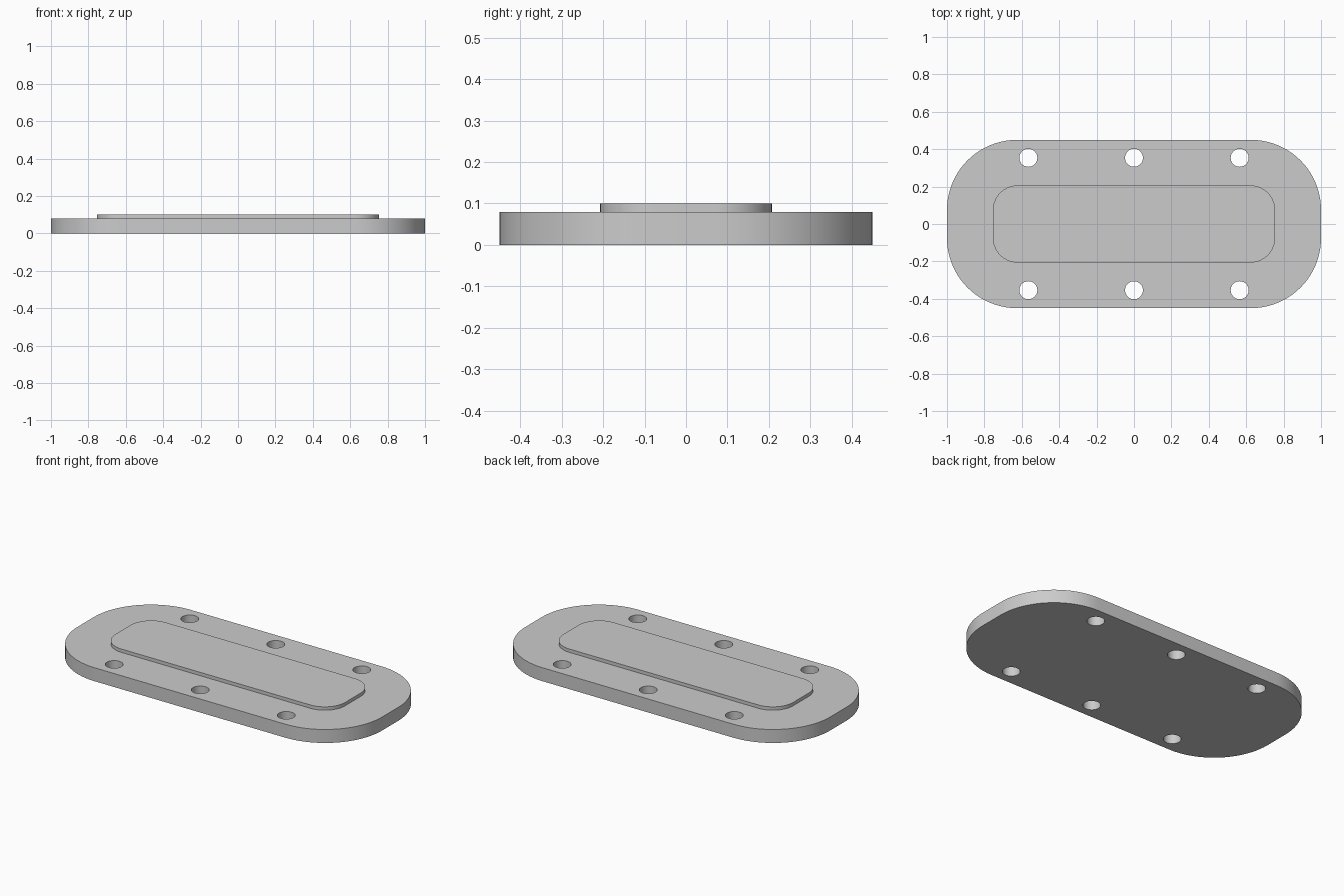
import bpy
import bmesh
from math import cos, sin, pi, radians
from mathutils import Matrix

default_cube = bpy.data.objects.get("Cube")
if default_cube:
    bpy.data.objects.remove(default_cube, do_unlink=True)

metal = bpy.data.materials.new("plain grey")
metal.use_nodes = True
grey = (0.6, 0.6, 0.6, 1)
metal.diffuse_color = grey
metal.node_tree.nodes["Principled BSDF"].inputs["Base Color"].default_value = grey


def add_object(name, bm):
    bmesh.ops.recalc_face_normals(bm, faces=bm.faces)
    mesh = bpy.data.meshes.new(name)
    bm.to_mesh(mesh)
    bm.free()
    mesh.materials.append(metal)
    obj = bpy.data.objects.new(name, mesh)
    bpy.context.collection.objects.link(obj)
    return obj


def rounded_slab(name, half_x, half_y, radius, bottom, top, steps=20):
    """Extrude a rectangle with rounded corners."""
    bm = bmesh.new()
    outline = []
    corners = [(1, 1), (-1, 1), (-1, -1), (1, -1)]
    for quarter, (sx, sy) in enumerate(corners):
        for i in range(steps + 1):
            a = (quarter + i / steps) * pi / 2
            outline.append(bm.verts.new((sx * (half_x - radius) + radius * cos(a),
                                         sy * (half_y - radius) + radius * sin(a),
                                         bottom)))
    base = bm.faces.new(outline)
    extruded = bmesh.ops.extrude_face_region(bm, geom=[base], use_keep_orig=True)
    raised = [v for v in extruded["geom"] if isinstance(v, bmesh.types.BMVert)]
    bmesh.ops.translate(bm, verts=raised, vec=(0, 0, top - bottom))
    return add_object(name, bm)


# Base plate and raised centre pad
plate = rounded_slab("base_plate", 1.0, 0.45, 0.375, 0, 0.08)
pad = rounded_slab("raised_pad", 0.755, 0.207, 0.135, 0.07, 0.10)

# Six bolt holes through the plate
bm = bmesh.new()
for x in (-0.565, 0, 0.565):
    for y in (-0.354, 0.354):
        bmesh.ops.create_cone(bm, cap_ends=True, segments=40, radius1=0.048,
                              radius2=0.048, depth=0.4,
                              matrix=Matrix.Translation((x, y, 0.04)))
cutter = add_object("bolt_hole_cutter", bm)
cutter.hide_render = True

holes = plate.modifiers.new("bolt_holes", 'BOOLEAN')
holes.operation = 'DIFFERENCE'
holes.solver = 'EXACT'
holes.object = cutter
bpy.ops.object.select_all(action='DESELECT')
bpy.context.view_layer.objects.active = plate
plate.select_set(True)
bpy.ops.object.modifier_apply(modifier=holes.name)
bpy.data.objects.remove(cutter, do_unlink=True)

# Smooth rounded walls, sharp rims
pad.select_set(True)
bpy.ops.object.shade_smooth_by_angle(angle=radians(30))
